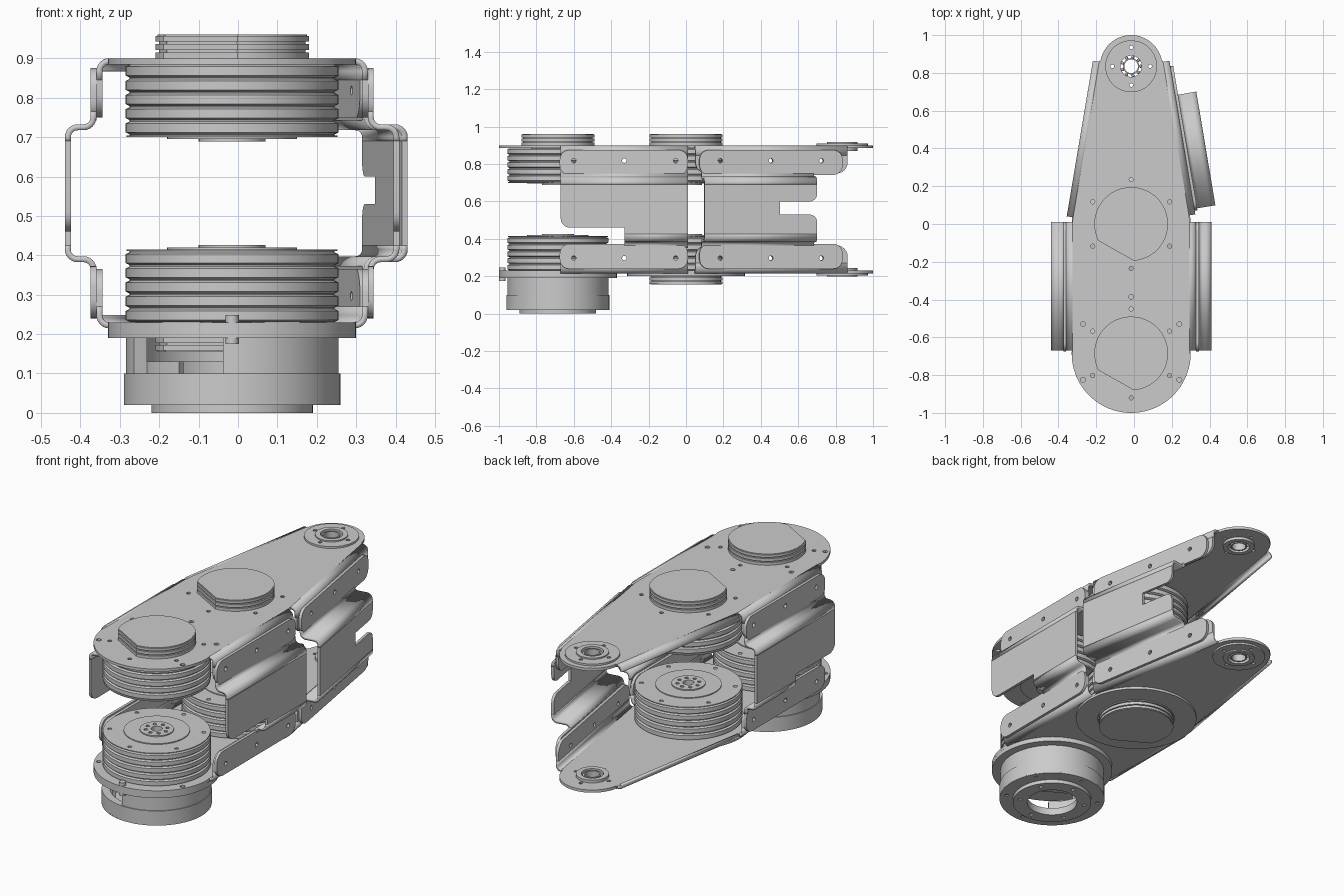
import bpy, bmesh, math
from mathutils import Matrix, Vector

if "Cube" in bpy.data.objects:
    bpy.data.objects.remove(bpy.data.objects["Cube"])

T = 0.015                                    # sheet thickness
ID = Matrix.Identity(4)
C = Matrix.Translation((-0.015, 0, 0))       # centre line of the arm
FLIP = Matrix.Translation((0, 0, 1.115)) @ Matrix.Diagonal((1, 1, -1, 1))  # lower half -> upper half
SIDE = Matrix(((0, 0, 1, 0), (1, 0, 0, 0), (0, 1, 0, 0), (0, 0, 0, 1)))    # flat outline -> upright panel


def finish(name, bm, M):
    bmesh.ops.remove_doubles(bm, verts=bm.verts, dist=1e-5)
    bm.transform(M)
    bmesh.ops.recalc_face_normals(bm, faces=bm.faces)
    me = bpy.data.meshes.new(name)
    bm.to_mesh(me)
    bm.free()
    ob = bpy.data.objects.new(name, me)
    bpy.context.collection.objects.link(ob)
    return ob


def arc(r, cx=0, cy=0, a0=0, a1=360, n=64):
    full = abs(a1 - a0) == 360
    return [(cx + r * math.cos(math.radians(a0 + (a1 - a0) * i / n)),
             cy + r * math.sin(math.radians(a0 + (a1 - a0) * i / n))) for i in range(n if full else n + 1)]


def ring_holes(n, R, r, cx=0, cy=0, a0=90):
    return [arc(r, cx + p[0], cy + p[1], n=10) for p in arc(R, a0=a0, a1=a0 + 360, n=n)]


def fillet(pts, closed=True, n=6):
    # points (x, y, radius) -> polyline with round corners
    out = []
    for i, (x, y, r) in enumerate(pts):
        if r == 0 or (not closed and i in (0, len(pts) - 1)):
            out.append((x, y))
            continue
        p = Vector((x, y))
        a = p + (Vector(pts[i - 1][:2]) - p).normalized() * r
        b = p + (Vector(pts[(i + 1) % len(pts)][:2]) - p).normalized() * r
        for k in range(n + 1):
            t = k / n
            s, w = 1 - t, 0.7071
            q = (a * s * s + p * 2 * s * t * w + b * t * t) / (s * s + 2 * s * t * w + t * t)
            out.append((q.x, q.y))
    return out


def plate(name, loops, z0, z1, M):
    # flat outline with holes, given thickness
    cu = bpy.data.curves.new(name, 'CURVE')
    cu.dimensions, cu.fill_mode, cu.extrude = '2D', 'BOTH', (z1 - z0) / 2
    for lp in loops:
        s = cu.splines.new('POLY')
        s.points.add(len(lp) - 1)
        for p, c in zip(s.points, lp):
            p.co = (c[0], c[1], 0, 1)
        s.use_cyclic_u = True
    tmp = bpy.data.objects.new(name, cu)
    bpy.context.collection.objects.link(tmp)
    dg = bpy.context.evaluated_depsgraph_get()
    me = bpy.data.meshes.new_from_object(tmp.evaluated_get(dg))
    bpy.data.objects.remove(tmp)
    bm = bmesh.new()
    bm.from_mesh(me)
    bpy.data.meshes.remove(me)
    return finish(name, bm, M @ Matrix.Translation((0, 0, (z0 + z1) / 2)))


def lathe(name, prof, M, a0=0, a1=360, n=72):
    # closed (radius, z) profile turned about z
    bm = bmesh.new()
    rows = []
    for i in range(n + 1):
        a = math.radians(a0 + (a1 - a0) * i / n)
        rows.append([bm.verts.new((r * math.cos(a), r * math.sin(a), z)) for r, z in prof])
    m = len(prof)
    for A, B in zip(rows, rows[1:]):
        for j in range(m):
            bm.faces.new((A[j], A[(j + 1) % m], B[(j + 1) % m], B[j]))
    if a1 - a0 < 360:
        bm.faces.new(rows[0])
        bm.faces.new(rows[-1])
    return finish(name, bm, M)


def strip(name, sec, u0, u1, M):
    # bent sheet section (outward, z) run along y
    bm = bmesh.new()
    A, B = [[bm.verts.new((x, u, z)) for x, z in sec] for u in (u0, u1)]
    for j in range(len(sec) - 1):
        bm.faces.new((A[j], A[j + 1], B[j + 1], B[j]))
    ob = finish(name, bm, M)
    md = ob.modifiers.new("thickness", 'SOLIDIFY')
    md.thickness, md.offset = T, 0


def panel(name, loops, w, M):
    plate(name, loops, w - T / 2, w + T / 2, M @ SIDE)


FRONT = Matrix.Translation((0.337, 0, 0))
REAR = Matrix.Translation((0.337, 0.02, 0)) @ Matrix.Rotation(math.atan2(0.142, 0.845), 4, 'Z')
MIRROR = Matrix.Diagonal((-1, 1, 1, 1))
EDGES = [("right_front", C @ FRONT, False), ("left_front", C @ MIRROR @ FRONT, False),
         ("right_rear", C @ REAR, True)]
YF = -0.685                                  # front axis position

# plate outline and holes
outline = (arc(0.165, 0, 0.835, 10, 170, 32) + [(-0.168, 0.865), (-0.31, 0.02), (-0.31, -0.67)]
           + arc(0.315, 0, YF, 183, 357, 48) + [(0.31, -0.67), (0.31, 0.02), (0.168, 0.865)])
holes = ring_holes(6, 0.235, 0.011) + ring_holes(6, 0.235, 0.011, 0, YF) + ring_holes(4, 0.1, 0.01, 0, 0.835)
holes += [arc(0.013, x, y, n=12) for x, y in
          [(0.255, -0.53), (-0.255, -0.53), (0.255, -0.825), (-0.255, -0.825), (0, -0.385)]]
holes.append(arc(0.08, 0, 0.835, n=32))

# grooved pulley rim
rim = [(0.03, 0.23)]
for i in range(5):
    z = 0.231 + i * 0.036
    rim += [(0.26, z), (0.27, z + 0.005), (0.27, z + 0.028), (0.26, z + 0.033)]
rim += [(0.26, 0.411), (0.03, 0.411)]
dcut = lambda r: arc(r, 0, 0, -86, 207, 56)

for half, H in (("lower", ID), ("upper", FLIP)):
    M = C @ H
    plate(half + "_arm_plate", [outline] + holes, 0.215, 0.23, M)
    for pos, y in (("middle", 0), ("front", YF)):
        P = M @ Matrix.Translation((0, y, 0))
        nm = f"{half}_{pos}_"
        lathe(nm + "pulley", rim, P)
        plate(nm + "pulley_face", [arc(0.268), arc(0.16)] + ring_holes(6, 0.235, 0.011), 0.411, 0.415, P)
        plate(nm + "pulley_disc", [arc(0.165), arc(0.03, n=24)], 0.411, 0.42, P)
        plate(nm + "pulley_hub", [arc(0.085, n=40), arc(0.028, n=24)] + ring_holes(8, 0.055, 0.01),
              0.42, 0.426, P)
        # motor cap with one flat side and two grooves
        for k, (r, a, b) in enumerate([(0.195, 0.2, 0.215), (0.186, 0.194, 0.2), (0.195, 0.178, 0.194),
                                       (0.186, 0.172, 0.178), (0.195, 0.158, 0.172), (0.19, 0.155, 0.158)]):
            plate(f"{nm}cap_{k}", [dcut(r)], a, b, P)
    # tip bearing
    B = M @ Matrix.Translation((0, 0.835, 0))
    plate(half + "_bearing_flange", [arc(0.137), arc(0.08)] + ring_holes(4, 0.1, 0.01), 0.205, 0.215, B)
    lathe(half + "_bearing_outer", [(0.056, 0.198), (0.082, 0.198), (0.082, 0.245), (0.056, 0.245)], B)
    lathe(half + "_bearing_inner", [(0.036, 0.202), (0.043, 0.202), (0.043, 0.242), (0.036, 0.242)], B)
    bm = bmesh.new()
    for x, y in arc(0.0495, n=9):
        bmesh.ops.create_uvsphere(bm, u_segments=12, v_segments=8, radius=0.0085,
                                  matrix=Matrix.Translation((x, y, 0.222)))
    finish(half + "_bearing_balls", bm, B)
    # folded plate flanges
    for side, E, rear in EDGES:
        F = Matrix(E) @ H
        u0, u1 = (0.03, 0.855) if rear else (-0.67, 0.01)
        hu = (0.162, 0.436, 0.71) if rear else (-0.6, -0.33, -0.055)
        sec = fillet([(-0.03, 0.2225, 0), (0, 0.2225, 0.025), (0, 0.27, 0)], False)
        strip(f"{half}_{side}_fold", sec, u0, u1, F)
        dots = [arc(0.012, u, 0.297, n=12) for u in hu]
        panel(f"{half}_{side}_flange", [fillet([(u0, 0.27, 0), (u1, 0.27, 0), (u1, 0.365, 0.06),
                                                (u0, 0.365, 0.06)])] + dots, 0, F)
        # side cover tab and its bend out to the cover
        t0, t1 = (0.05, 0.825) if rear else (-0.675, 0.01)
        panel(f"{half}_{side}_cover_tab", [fillet([(t0, 0.24, 0.05), (t1, 0.24, 0.05), (t1, 0.373, 0.05),
                                                   (t0, 0.373, 0.05)])] + dots, T, F)
        W = 0.113 if rear else 0.08
        b0, b1 = (0.06, 0.67) if rear else (-0.33 if half == "lower" else -0.67, 0.01)
        sec = fillet([(T, 0.35, 0), (T, 0.39, 0.025), (W, 0.39, 0.025), (W, 0.425, 0)], False)
        strip(f"{half}_{side}_cover_bend", sec, b0, b1, F)
    # small folded lip on the open left rear edge
    sec = fillet([(-0.03, 0.2225, 0), (0, 0.2225, 0.02), (0, 0.248, 0)], False)
    strip(half + "_left_rear_lip", sec, 0.02, 0.855, C @ MIRROR @ REAR @ H)

# outer side covers with their cut-outs
for side, E, rear in EDGES:
    if rear:
        o = [(0.06, 0.69, 0), (0.06, 0.425, 0), (0.67, 0.425, 0), (0.67, 0.53, 0.04), (0.47, 0.53, 0),
             (0.47, 0.6, 0), (0.67, 0.6, 0.04), (0.67, 0.69, 0)]
    else:
        o = [(-0.67, 0.69, 0), (-0.67, 0.46, 0.05), (-0.33, 0.46, 0), (-0.33, 0.425, 0),
             (0.01, 0.425, 0), (0.01, 0.69, 0)]
    panel(side + "_cover", [fillet(o)], 0.113 if rear else 0.08, E)

# backing rings under the lower plate
plate("middle_backing_ring", [arc(0.315), arc(0.2)], 0.202, 0.215, C)
BASE = C @ Matrix.Translation((0, YF, 0))
plate("front_backing_ring", [arc(0.315), arc(0.2)], 0.19, 0.215, BASE)

# hollow base with an open window at front left
plate("base_foot", [arc(0.205), arc(0.13)] + ring_holes(6, 0.17, 0.011), 0, 0.02, BASE)
plate("base_bottom", [arc(0.275), arc(0.2)] + ring_holes(6, 0.24, 0.01), 0.02, 0.026, BASE)
lathe("base_body", [(0.13, 0.02), (0.2, 0.02), (0.2, 0.026), (0.275, 0.026), (0.275, 0.1),
                    (0.235, 0.1), (0.235, 0.04), (0.13, 0.04)], BASE)
lathe("base_wall", [(0.235, 0.1), (0.27, 0.1), (0.27, 0.19), (0.235, 0.19)], BASE, 265, 563)
lathe("base_window_sill", [(0.215, 0.04), (0.235, 0.04), (0.235, 0.13), (0.215, 0.13)], BASE, 30, 235)
plate("locating_pin", [arc(0.017, 0, -0.982, n=20)], 0.175, 0.248, C)

# smooth round surfaces, sharp edges kept
bpy.ops.object.select_all(action='DESELECT')
for ob in bpy.data.objects:
    ob.select_set(True)
    bpy.context.view_layer.objects.active = ob
bpy.ops.object.shade_smooth_by_angle()
